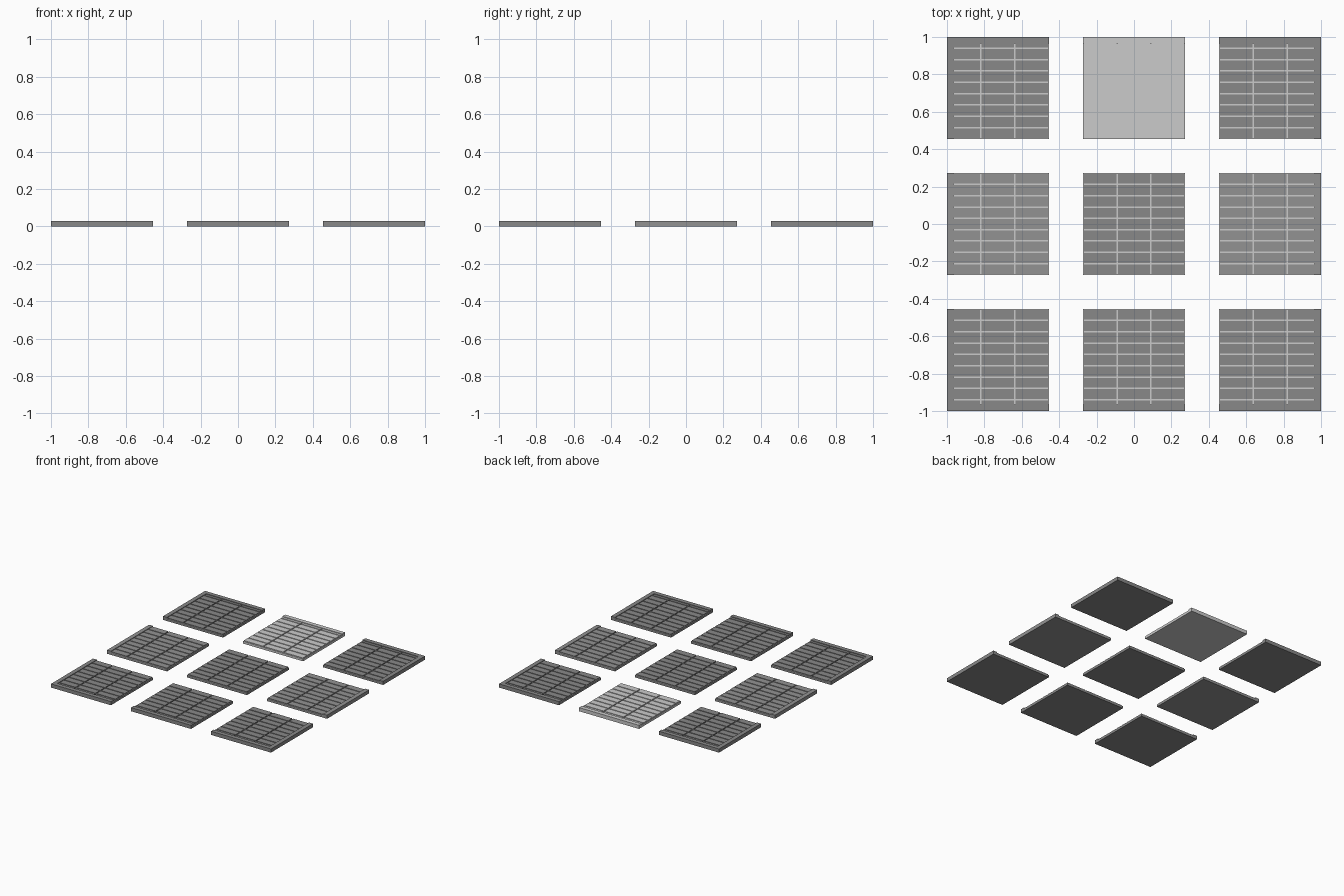
import bpy, bmesh

if "Cube" in bpy.data.objects:
    bpy.data.objects.remove(bpy.data.objects["Cube"])

SIZE, PITCH = 0.545, 0.7275      # tile width, centre spacing
HALF = SIZE / 2
RIM, RIM_TOP = 0.035, 0.03       # kerb on the outer sides
SLAB_TOP, BRICK_TOP = 0.019, 0.025
COLS, ROWS, GAP = 3, 9, 0.008


def material(name, v):
    m = bpy.data.materials.new(name)
    m.diffuse_color = (v, v, v, 1)
    m.use_nodes = True
    m.node_tree.nodes["Principled BSDF"].inputs["Base Color"].default_value = m.diffuse_color
    return m


dark = material("dark_stone", 0.25)
mid = material("mid_stone", 0.29)


def box(bm, x0, x1, y0, y1, z0, z1):
    vs = bmesh.ops.create_cube(bm, size=1)["verts"]
    for v in vs:
        v.co.x = x1 if v.co.x > 0 else x0
        v.co.y = y1 if v.co.y > 0 else y0
        v.co.z = z1 if v.co.z > 0 else z0


def finish(bm, name, loc, mat):
    me = bpy.data.meshes.new(name)
    bm.to_mesh(me)
    bm.free()
    ob = bpy.data.objects.new(name, me)
    ob.location = loc
    bpy.context.collection.objects.link(ob)
    if mat:
        me.materials.append(mat)
    return ob


def tile(ix, iy, mat):
    tag = f"{('front', 'middle', 'back')[iy + 1]}_{('left', 'centre', 'right')[ix + 1]}"
    loc = (ix * PITCH, iy * PITCH, 0)
    # floor area left free by the kerbs
    x0, x1 = -HALF + RIM * (ix < 0), HALF - RIM * (ix > 0)
    y0, y1 = -HALF + RIM * (iy < 0), HALF - RIM * (iy > 0)

    # base slab and pale mortar bed
    bm = bmesh.new()
    box(bm, -HALF, HALF, -HALF, HALF, 0, SLAB_TOP - 0.001)
    finish(bm, "slab_" + tag, loc, mat)
    bm = bmesh.new()
    box(bm, x0, x1, y0, y1, SLAB_TOP - 0.003, SLAB_TOP)
    finish(bm, "mortar_" + tag, loc, None)

    # bricks, trimmed where they meet the kerb
    bm = bmesh.new()
    w, d = SIZE / COLS, SIZE / ROWS
    for c in range(COLS):
        for r in range(ROWS):
            bx0 = max(-HALF + c * w + GAP / 2, x0)
            bx1 = min(-HALF + (c + 1) * w - GAP / 2, x1)
            by0 = max(-HALF + r * d + GAP / 2, y0)
            by1 = min(-HALF + (r + 1) * d - GAP / 2, y1)
            if bx1 > bx0 and by1 > by0:
                box(bm, bx0, bx1, by0, by1, SLAB_TOP - 0.002, BRICK_TOP)
    finish(bm, "bricks_" + tag, loc, mat)

    # raised kerbs on the outer sides
    if ix or iy:
        bm = bmesh.new()
        if ix:
            a, b = (-HALF, x0) if ix < 0 else (x1, HALF)
            box(bm, a, b, -HALF, HALF, 0, RIM_TOP)
        if iy:
            a, b = (-HALF, y0) if iy < 0 else (y1, HALF)
            box(bm, x0, x1, a, b, 0, RIM_TOP)
        finish(bm, "kerb_" + tag, loc, mat)


for ix in (-1, 0, 1):
    for iy in (-1, 0, 1):
        if (ix, iy) == (0, 1):
            m = None            # the one plain grey tile
        else:
            m = mid if ix and not iy else dark
        tile(ix, iy, m)
